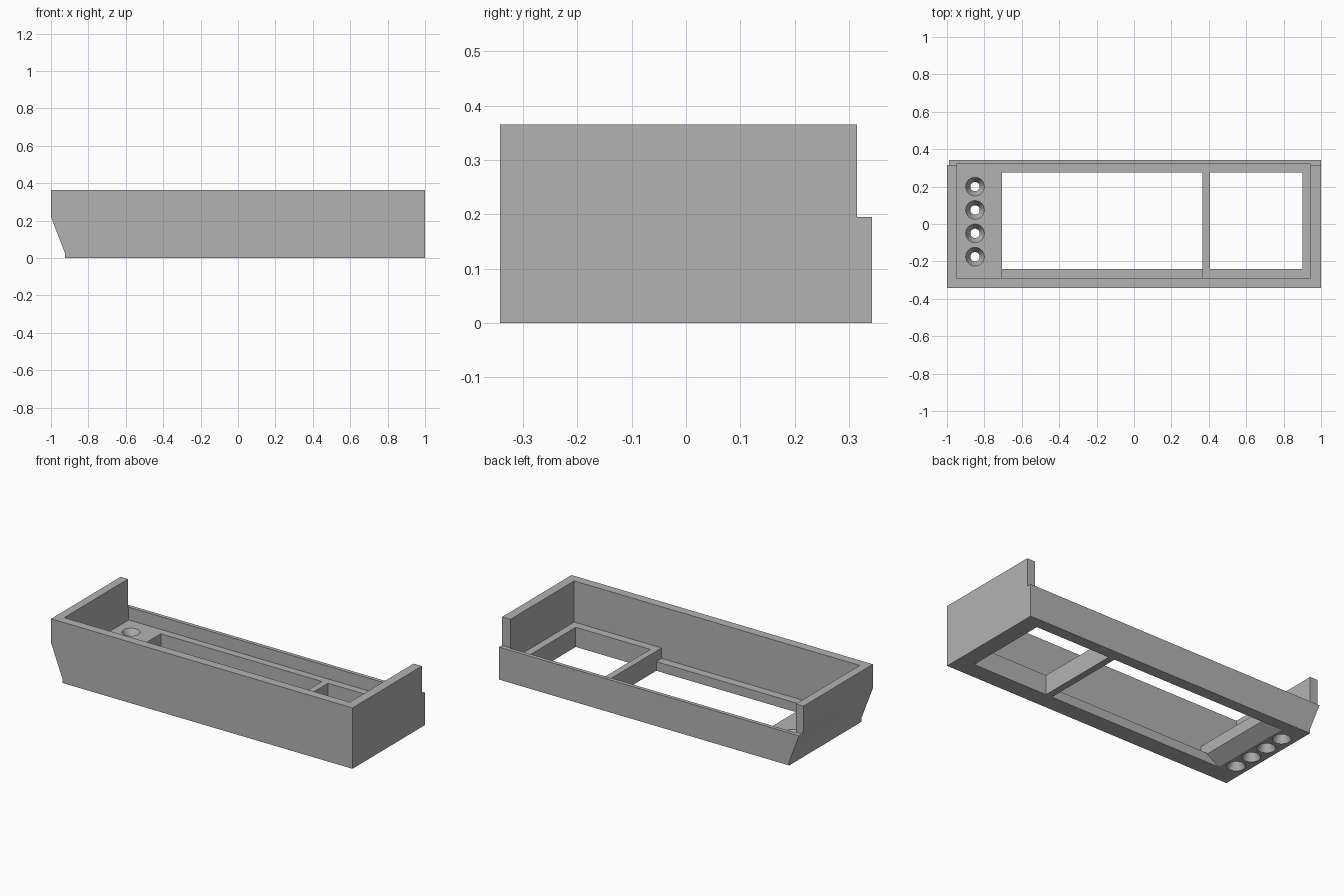
import bpy, bmesh
from math import cos, sin, tau

if "Cube" in bpy.data.objects:
    bpy.data.objects.remove(bpy.data.objects["Cube"])

grey = bpy.data.materials.new("grey plastic")
grey.use_nodes = True
colour = (0.45, 0.45, 0.45, 1)
grey.diffuse_color = colour
grey.node_tree.nodes["Principled BSDF"].inputs["Base Color"].default_value = colour


def loft(name, rings):
    """Solid joining equal rings of points, capped at both ends."""
    bm = bmesh.new()
    loops = [[bm.verts.new(p) for p in ring] for ring in rings]
    n = len(loops[0])
    for a, b in zip(loops, loops[1:]):
        for i in range(n):
            j = (i + 1) % n
            bm.faces.new((a[i], a[j], b[j], b[i]))
    bm.faces.new(loops[0])
    bm.faces.new(loops[-1])
    bmesh.ops.recalc_face_normals(bm, faces=bm.faces)
    mesh = bpy.data.meshes.new(name)
    bm.to_mesh(mesh)
    bm.free()
    mesh.materials.append(grey)
    obj = bpy.data.objects.new(name, mesh)
    bpy.context.collection.objects.link(obj)
    return obj


def prism(name, profile, y0, y1):
    return loft(name, [[(x, y, z) for x, z in profile] for y in (y0, y1)])


def box(name, x0, x1, y0, y1, z0, z1):
    return prism(name, [(x0, z0), (x1, z0), (x1, z1), (x0, z1)], y0, y1)


def lathe(name, cx, cy, profile, sides=32):
    return loft(name, [[(cx + r * cos(tau * i / sides), cy + r * sin(tau * i / sides), z)
                        for i in range(sides)] for r, z in profile])


def carve(target, cutter):
    mod = target.modifiers.new("cut", "BOOLEAN")
    mod.operation = "DIFFERENCE"
    mod.solver = "EXACT"
    mod.object = cutter
    bpy.context.view_layer.objects.active = target
    bpy.ops.object.modifier_apply(modifier=mod.name)
    bpy.data.objects.remove(cutter)


TOP, FLOOR, LEDGE, BACK = 0.365, 0.118, 0.055, 0.195

# Outer block with one sloping end
tray = prism("tray", [(-0.925, 0), (1, 0), (1, TOP), (-1, TOP), (-1, 0.22), (-0.925, 0.025)],
             -0.343, 0.343)

# Main cavity and lowered back
carve(tray, box("cavity", -0.95, 0.945, -0.29, 0.32, FLOOR, 0.5))
carve(tray, box("back_step", -1.2, 1.2, 0.315, 0.5, BACK, 0.5))

# Floor openings: a plain one, and a wide one flaring under the hole platform
carve(tray, box("small_opening", 0.405, 0.9, -0.24, 0.275, -0.1, 0.2))
carve(tray, prism("wide_opening", [(-0.785, -0.1), (0.365, -0.1), (0.365, 0.2), (-0.705, 0.2),
                                   (-0.705, 0.05), (-0.785, 0)], -0.24, 0.275))

# Lowered front ledge beside the wide opening
carve(tray, box("ledge_notch", -0.705, 0.365, -0.29, -0.2, LEDGE, 0.2))

# Row of holes countersunk from both sides
for k in range(4):
    carve(tray, lathe("hole", -0.85, -0.175 + 0.125 * k,
                      [(0.05, -0.05), (0.05, 0), (0.025, 0.05), (0.025, 0.068),
                       (0.05, FLOOR), (0.05, 0.2)]))

bpy.ops.object.select_all(action="DESELECT")
tray.select_set(True)
bpy.context.view_layer.objects.active = tray
bpy.ops.object.shade_smooth_by_angle(angle=0.4)
